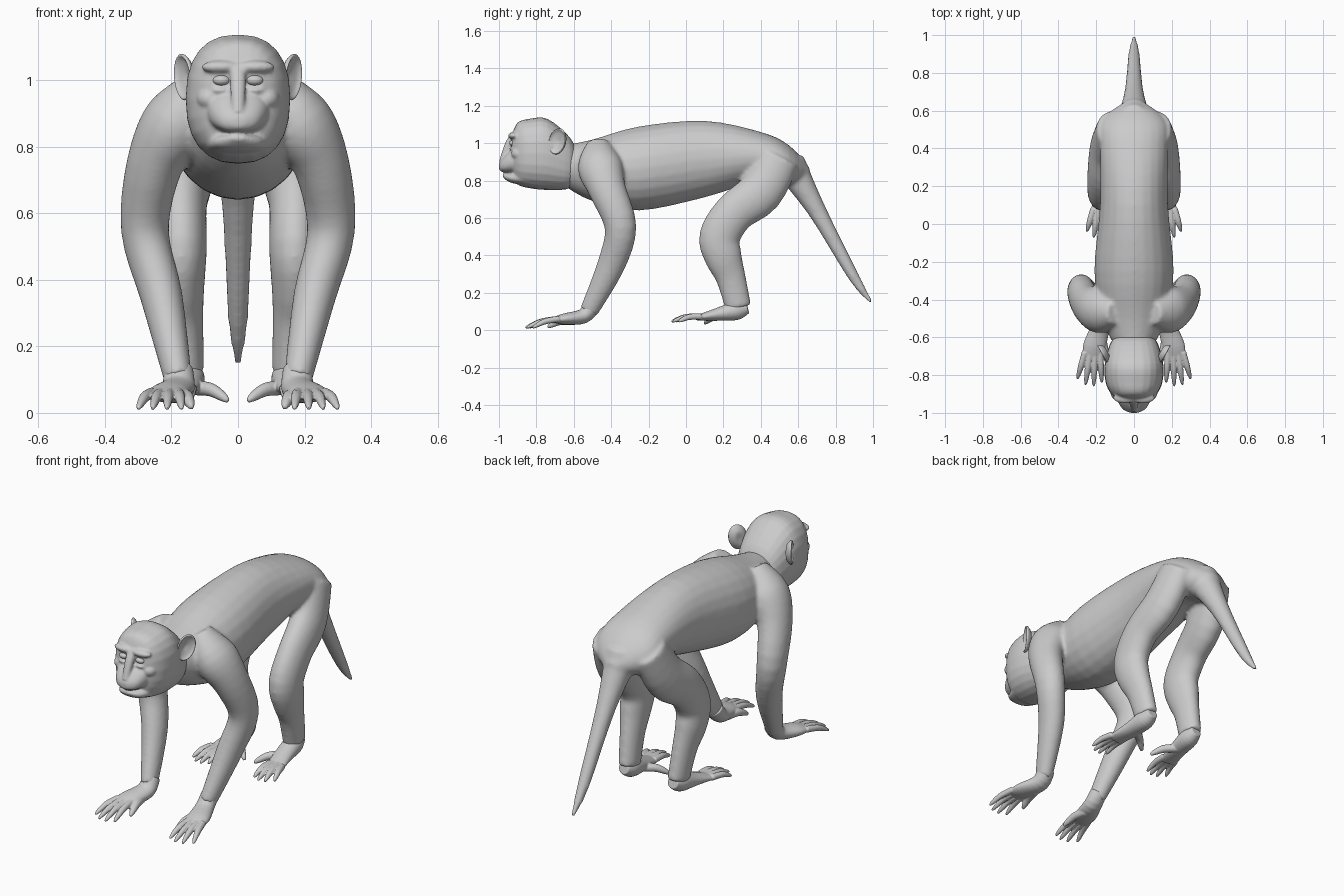
import bpy, bmesh, math
from mathutils import Vector, Matrix

cube = bpy.data.objects.get("Cube")
if cube:
    bpy.data.objects.remove(cube)

shade = (.6, .6, .6, 1)
grey = bpy.data.materials.new("plain grey")
grey.use_nodes = True
grey.diffuse_color = shade
grey.node_tree.nodes["Principled BSDF"].inputs["Base Color"].default_value = shade

X_AXIS, Y_AXIS, UP = Vector((1, 0, 0)), Vector((0, 1, 0)), Vector((0, 0, 1))


def spline(before, start, end, after, t):
    """Catmull-Rom blend between two neighbouring stations."""
    return [b + t / 2 * (c - a + t * (2 * a - 5 * b + 4 * c - d + t * (3 * b - a - 3 * c + d)))
            for a, b, c, d in zip(before, start, end, after)]


def loft(bm, stations, axis=None, power=2, side=1, steps=4, segments=24):
    """Closed skin through rings given as centre, half width and half height."""
    padded = [stations[0], *stations, stations[-1]]
    path = [spline(*padded[i:i + 4], k / steps)
            for i in range(len(stations) - 1) for k in range(steps)]
    path.append(stations[-1])
    rings = []
    for i, (x, y, z, width, height) in enumerate(path):
        ahead = path[min(i + 1, len(path) - 1)]
        behind = path[max(i - 1, 0)]
        along = axis or (Vector(ahead[:3]) - Vector(behind[:3])).normalized()
        across = Y_AXIS if along == X_AXIS else X_AXIS
        across = (across - along * across.dot(along)).normalized()
        upward = along.cross(across)
        ring = []
        for k in range(segments):
            angle = math.tau * k / segments
            c, s = [math.copysign(abs(f) ** (2 / power), f)
                    for f in (math.cos(angle), math.sin(angle))]
            spot = Vector((x, y, z)) + across * c * width + upward * s * height
            spot.x *= side
            ring.append(bm.verts.new(spot))
        rings.append(ring)
    faces = [bm.faces.new(rings[0]), bm.faces.new(rings[-1])]
    for ring, following in zip(rings, rings[1:]):
        for k in range(segments):
            faces.append(bm.faces.new((ring[k], ring[k - 1], following[k - 1], following[k])))
    bmesh.ops.recalc_face_normals(bm, faces=faces)


def trunk(bm, rows, power=2):
    """Upright rings from rows of y, bottom, top and half width."""
    stations = [(0, y, (low + high) / 2, width, (high - low) / 2) for y, low, high, width in rows]
    loft(bm, stations, Y_AXIS, power)


def limb(bm, points, flat=1, side=1):
    """Tube through points with a radius, narrowed sideways by flat."""
    loft(bm, [(x, y, z, r * flat, r) for x, y, z, r in points], side=side)


def digit(bm, base, tip, radius, side):
    """One arched, tapering finger or toe."""
    points = []
    for t in (0, .5, .85, 1):
        spot = base.lerp(tip, t) + UP * t * (1 - t) * radius * 3
        points.append((*spot, radius * math.sqrt(1.1 - t ** 3)))
    limb(bm, points, side=side)


def paw(name, side, palm, roots, tips, thumb):
    """Palm or sole with a fan of four digits and a thumb."""
    bm = bmesh.new()
    loft(bm, palm, side=side)
    for i in range(4):
        t = i / 3
        bow = Y_AXIS * t * (1 - t) / 9
        digit(bm, Vector(roots[0]).lerp(Vector(roots[1]), t),
              Vector(tips[0]).lerp(Vector(tips[1]), t) - bow, .016, side)
    digit(bm, Vector(thumb[0]), Vector(thumb[1]), .021, side)
    finish(bm, name, .004, 3)


def ball(bm, centre, size):
    place = Matrix.Translation(centre) @ Matrix.Diagonal((*size, 1))
    bmesh.ops.create_uvsphere(bm, u_segments=24, v_segments=16, radius=1, matrix=place)


def finish(bm, name, voxel=0, softness=0):
    """Make the object and fuse its overlapping volumes into one soft skin."""
    mesh = bpy.data.meshes.new(name)
    bm.to_mesh(mesh)
    bm.free()
    mesh.materials.append(grey)
    for face in mesh.polygons:
        face.use_smooth = True
    part = bpy.data.objects.new(name, mesh)
    bpy.context.collection.objects.link(part)
    if voxel:
        fuse = part.modifiers.new("fuse", 'REMESH')
        fuse.mode = 'VOXEL'
        fuse.voxel_size = voxel
        fuse.use_smooth_shade = True
        soften = part.modifiers.new("soften", 'SMOOTH')
        soften.iterations = softness


# Torso, tail, arms and legs fused together
bm = bmesh.new()
trunk(bm, [(-.65, .77, .99, .1), (-.5, .69, 1.02, .17), (-.25, .64, 1.09, .21),
           (.1, .71, 1.12, .18), (.4, .8, 1.06, .18), (.55, .77, .99, .17), (.66, .82, .87, .03)])
limb(bm, [(0, .55, .89, .09), (0, .7, .64, .05), (0, .9, .28, .03), (0, .99, .15, .01)])
for side in (1, -1):
    limb(bm, [(.1, -.47, 1, .06), (.18, -.46, .88, .12), (.25, -.42, .75, .1),
              (.28, -.35, .55, .085), (.23, -.4, .35, .075), (.18, -.52, .1, .05)], .85, side)
    limb(bm, [(.12, .5, .92, .11), (.15, .4, .74, .12), (.17, .26, .63, .11), (.17, .18, .5, .11),
              (.17, .2, .39, .1), (.16, .24, .28, .08), (.15, .28, .12, .07)], .7, side)
finish(bm, "body", .01, 10)

# Head: skull, muzzle, jaw, nose, brows and cheeks
bm = bmesh.new()
trunk(bm, [(-.58, .84, .94, .06), (-.62, .76, 1.03, .12), (-.74, .75, 1.13, .155),
           (-.84, .76, 1.13, .15), (-.9, .78, 1.11, .12), (-.93, .84, 1.05, .08)], 2.4)
trunk(bm, [(-.85, .84, 1, .11), (-.93, .84, .97, .09), (-.98, .845, .92, .06), (-1, .86, .89, .02)], 2.3)
trunk(bm, [(-.84, .77, .86, .11), (-.94, .79, .84, .07), (-.98, .82, .835, .02)], 2.3)
limb(bm, [(0, -.92, 1.04, .02), (0, -.95, .99, .02), (0, -.985, .9, .015)], 1.2)
for side in (1, -1):
    ball(bm, (side * .05, -.92, 1.04), (.06, .03, .02))
    ball(bm, (side * .085, -.89, .945), (.04, .045, .035))
    ball(bm, (side * .05, -.925, .97), (.03, .02, .01))
finish(bm, "head", .006, 5)

for side, label in ((1, "left"), (-1, "right")):
    bm = bmesh.new()
    ball(bm, (side * .05, -.925, 1), (.026, .02, .016))
    finish(bm, label + "_eye")

    # Cupped ear, flared backward
    bm = bmesh.new()
    rim = [(-.01, .1), (0, .7), (.01, .95), (0, 1), (-.02, .6), (-.02, .1)]
    loft(bm, [(x, 0, 0, r * .05, r * .07) for x, r in rim], X_AXIS)
    flare = Matrix.Rotation(-.5, 4, 'Z') @ Matrix.Rotation(-.3, 4, 'X')
    mirror = Matrix.Diagonal((side, 1, 1, 1))
    bm.transform(mirror @ Matrix.Translation((.16, -.685, 1.01)) @ flare)
    bmesh.ops.recalc_face_normals(bm, faces=bm.faces)
    finish(bm, label + "_ear")

    paw(label + "_hand", side,
        [(.18, -.5, .13, .045, .045), (.18, -.55, .075, .05, .04),
         (.21, -.65, .06, .06, .03), (.22, -.71, .055, .05, .015)],
        [(.18, -.68, .06), (.26, -.68, .06)], [(.17, -.84, .012), (.3, -.82, .012)],
        [(.17, -.6, .05), (.14, -.74, .015)])
    paw(label + "_foot", side,
        [(.15, .33, .12, .03, .03), (.15, .27, .105, .05, .05),
         (.16, .17, .085, .05, .035), (.18, .06, .066, .05, .015)],
        [(.14, .08, .073), (.215, .08, .073)], [(.14, -.06, .045), (.25, -.04, .045)],
        [(.14, .19, .075), (.03, .1, .035)])
